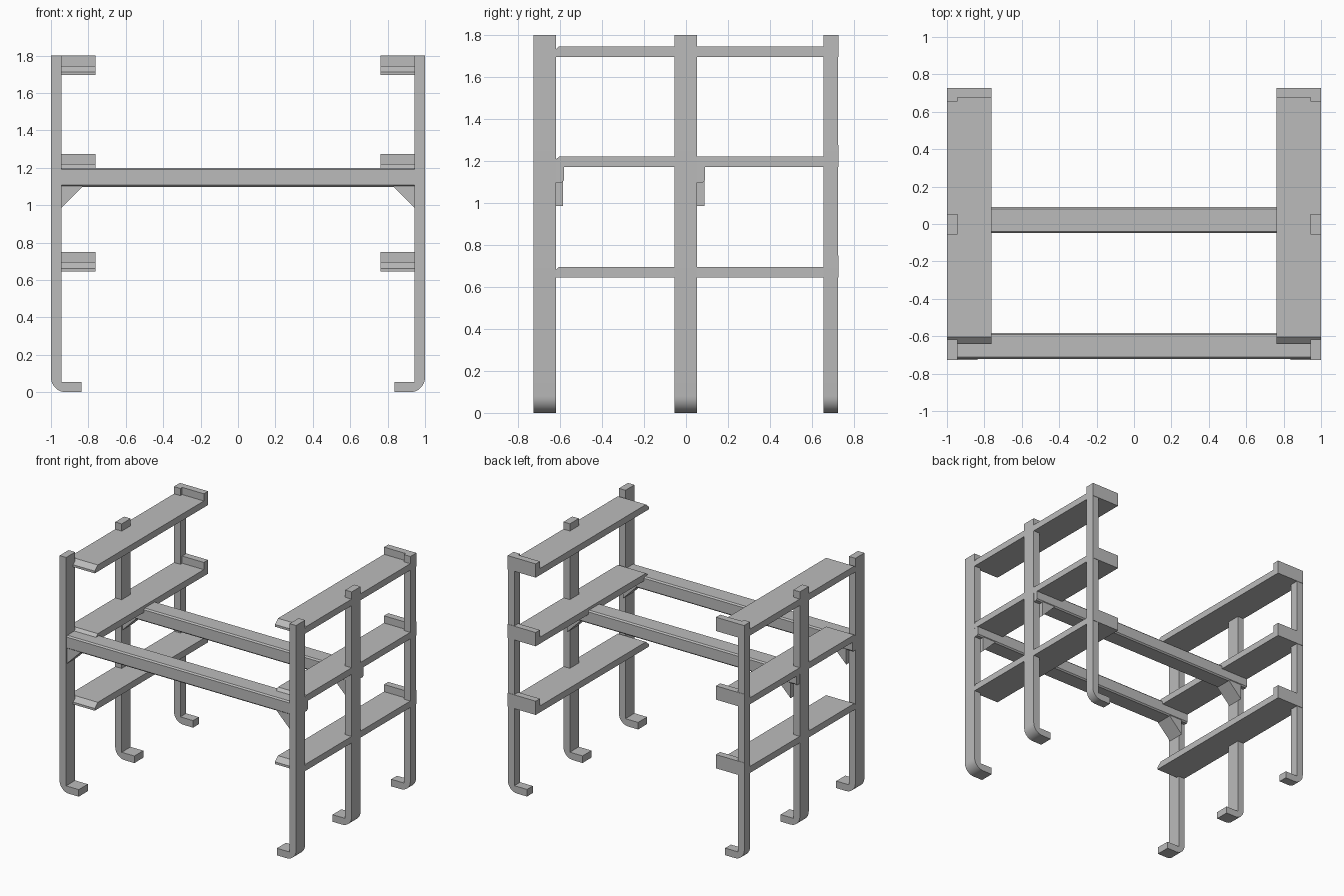
import bpy, bmesh, math
from mathutils import Vector

if "Cube" in bpy.data.objects:
    bpy.data.objects.remove(bpy.data.objects["Cube"])

steel = bpy.data.materials.new("plain_grey")
steel.diffuse_color = (0.5, 0.5, 0.5, 1)
steel.use_nodes = True
steel.node_tree.nodes["Principled BSDF"].inputs["Base Color"].default_value = steel.diffuse_color


def prism(name, profile, place, a, b, smooth=False, bevel=0):
    """Extrude a 2D profile from a to b; place maps (u, v, w) to xyz."""
    bm = bmesh.new()
    face = bm.faces.new([bm.verts.new(place(u, v, a)) for u, v in profile])
    ext = bmesh.ops.extrude_face_region(bm, geom=[face])
    move = Vector(place(0, 0, b)) - Vector(place(0, 0, a))
    verts = [g for g in ext["geom"] if isinstance(g, bmesh.types.BMVert)]
    bmesh.ops.translate(bm, vec=move, verts=verts)
    if bevel:
        along = [e for e in bm.edges
                 if abs((e.verts[1].co - e.verts[0].co).dot(move.normalized())) > 0.5]
        bmesh.ops.bevel(bm, geom=along, offset=bevel, segments=1, affect='EDGES')
    bmesh.ops.recalc_face_normals(bm, faces=bm.faces)
    me = bpy.data.meshes.new(name)
    bm.to_mesh(me)
    bm.free()
    me.materials.append(steel)
    ob = bpy.data.objects.new(name, me)
    bpy.context.collection.objects.link(ob)
    if smooth:
        bpy.ops.object.select_all(action='DESELECT')
        ob.select_set(True)
        bpy.context.view_layer.objects.active = ob
        bpy.ops.object.shade_smooth_by_angle(angle=math.radians(30))
    return ob


# J-shaped post profile (x, z): rounded outer heel and inward foot
R = 0.08
heel = [(1 - R + R * math.cos(t), R - R * math.sin(t))
        for t in (i * math.pi / 2 / 8 for i in range(9))]
post = [(0.945, 1.8), (1, 1.8)] + heel + [(0.838, 0), (0.838, 0.054), (0.945, 0.054)]

posts = {"front": (-0.727, -0.618), "middle": (-0.055, 0.053), "back": (0.654, 0.724)}
beams = {"front": (-0.722, -0.582), "middle": (-0.049, 0.091)}

for side, s in (("left", -1), ("right", 1)):
    # posts with feet
    for row, (y0, y1) in posts.items():
        prism(f"{row}_post_{side}", post, lambda u, v, w: (s * u, w, v), y0, y1, smooth=True)
    # shelves with sloped front edge and raised back lip
    for i, z in enumerate((0.645, 1.17, 1.695)):
        shelf = [(-0.642, z), (0.727, z), (0.727, z + 0.105), (0.676, z + 0.105),
                 (0.676, z + 0.05), (-0.605, z + 0.05), (-0.642, z + 0.017)]
        prism(f"shelf_{i + 1}_{side}", shelf, lambda u, v, w: (s * w, u, v), 0.762, 0.9995)
    # triangular braces under the beams
    for row, (y0, y1) in beams.items():
        brace = [(0.945, 1.105), (0.832, 1.105), (0.832, 1.098), (0.945, 0.985)]
        prism(f"{row}_brace_{side}", brace, lambda u, v, w: (s * u, w, v), y0 + 0.004, y1 - 0.004)

# cross beams joining the two sides
for row, (y0, y1) in beams.items():
    rect = [(y0, 1.098), (y1, 1.098), (y1, 1.2), (y0, 1.2)]
    prism(f"{row}_cross_beam", rect, lambda u, v, w: (w, u, v), -0.999, 0.999, bevel=0.01)
